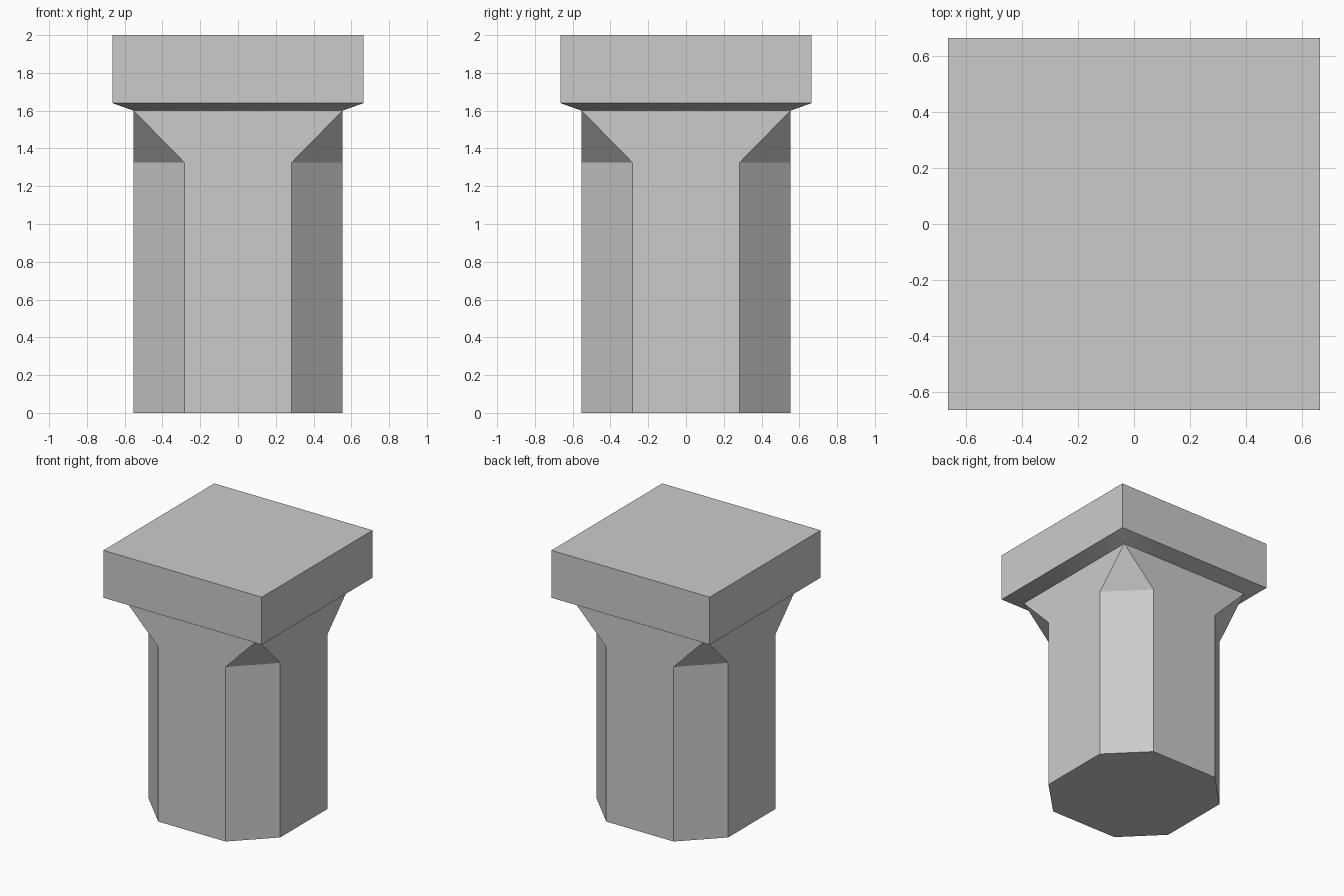
import bpy
import bmesh
import math

cube = bpy.data.objects.get("Cube")
if cube:
    bpy.data.objects.remove(cube, do_unlink=True)

HALF = 0.553     # shaft half width
FLAT = 0.283     # half width of each broad shaft face
CAP = 0.665      # cap half width
SIGNS = [(1, -1), (1, 1), (-1, 1), (-1, -1)]

stone = bpy.data.materials.new("grey stone")
stone.use_nodes = True
grey = (0.6, 0.6, 0.6, 1)
stone.diffuse_color = grey
stone.node_tree.nodes["Principled BSDF"].inputs["Base Color"].default_value = grey


def square(bm, half, z):
    return [bm.verts.new((sx * half, sy * half, z)) for sx, sy in SIGNS]


def octagon(bm, z):
    ring = []
    for sx, sy in SIGNS:
        pair = [(sx * FLAT, sy * HALF, z), (sx * HALF, sy * FLAT, z)]
        ring += [bm.verts.new(p) for p in (pair if sx * sy < 0 else pair[::-1])]
    return ring


def bridge(bm, low, high):
    n = len(low)
    for i in range(n):
        j = (i + 1) % n
        bm.faces.new((low[i], low[j], high[j], high[i]))


def finish(bm, name):
    mesh = bpy.data.meshes.new(name)
    bm.to_mesh(mesh)
    bm.free()
    mesh.materials.append(stone)
    obj = bpy.data.objects.new(name, mesh)
    bpy.context.collection.objects.link(obj)
    bpy.ops.object.select_all(action='DESELECT')
    obj.select_set(True)
    bpy.context.view_layer.objects.active = obj
    bpy.ops.object.shade_smooth_by_angle(angle=math.radians(30))


# Shaft: chamfered corners that run out to a square at the top
bm = bmesh.new()
foot = octagon(bm, 0)
neck = octagon(bm, 1.325)
head = square(bm, HALF, 1.6)
bm.faces.new(foot[::-1])
bridge(bm, foot, neck)
for i in range(4):
    a, b, c = neck[2 * i], neck[2 * i + 1], neck[(2 * i + 2) % 8]
    bm.faces.new((a, b, head[i]))
    bm.faces.new((b, c, head[(i + 1) % 4], head[i]))
finish(bm, "column_shaft")

# Cap: square slab with a splayed underside, open where it meets the shaft
bm = bmesh.new()
rings = [square(bm, h, z) for h, z in ((HALF, 1.6), (CAP, 1.64), (CAP, 2))]
for low, high in zip(rings, rings[1:]):
    bridge(bm, low, high)
bm.faces.new(rings[-1])
finish(bm, "column_cap")
